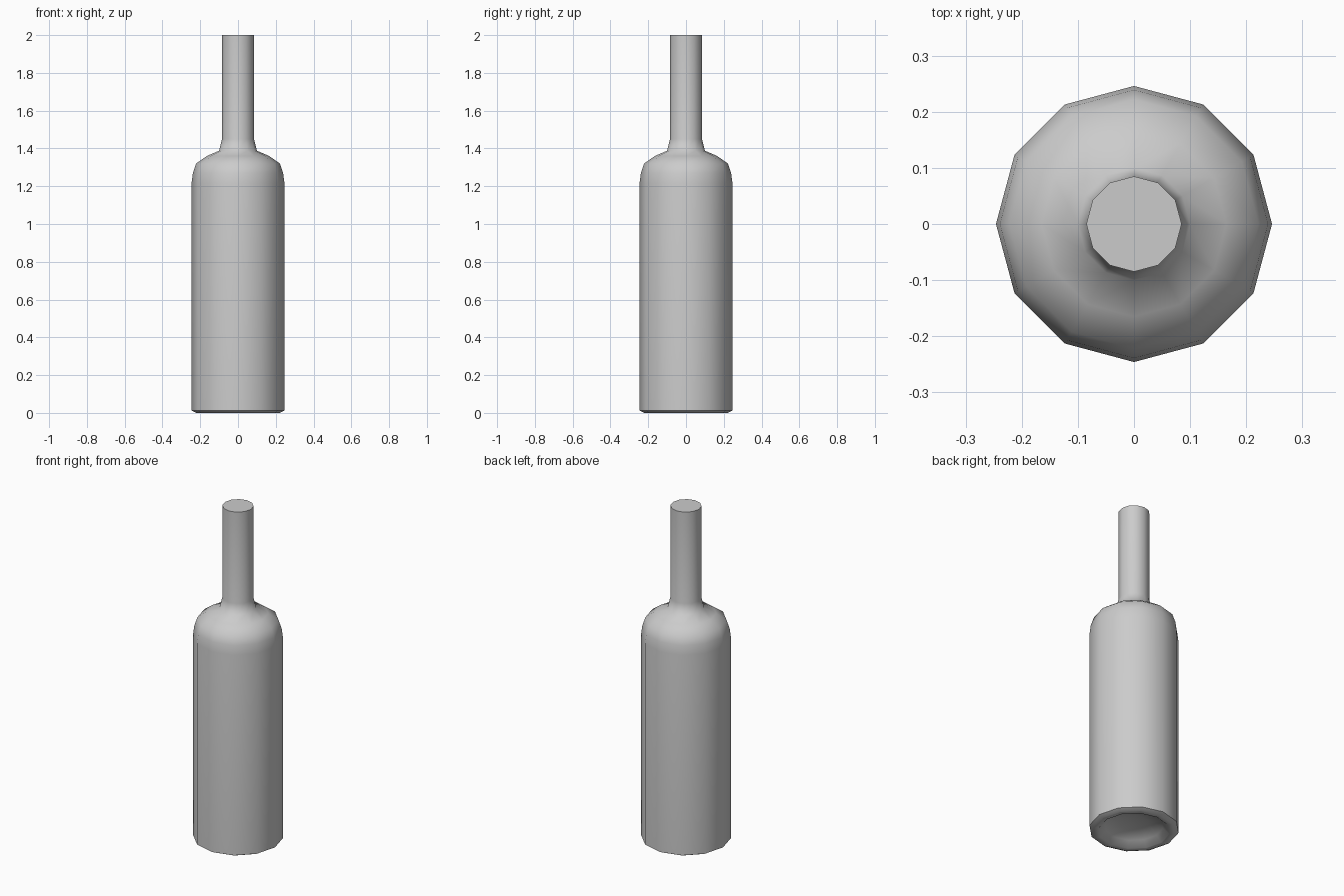
import bpy, bmesh, math

if "Cube" in bpy.data.objects:
    bpy.data.objects.remove(bpy.data.objects["Cube"])

SIDES = 12

# Profile (radius, height) from the hollow in the base up to the flat top
profile = [
    (0.08, 0.05), (0.16, 0.032), (0.195, 0.0), (0.222, 0.0), (0.246, 0.012),  # base
    (0.246, 1.215), (0.239, 1.27), (0.222, 1.32), (0.165, 1.36),              # body, shoulder
    (0.10, 1.388), (0.085, 1.45), (0.085, 2.0),                               # neck
]

bm = bmesh.new()
rings = []
for r, z in profile:
    rings.append([bm.verts.new((r * math.cos(2 * math.pi * i / SIDES),
                                r * math.sin(2 * math.pi * i / SIDES), z))
                  for i in range(SIDES)])

# Walls between neighbouring rings
for low, high in zip(rings, rings[1:]):
    for i in range(SIDES):
        j = (i + 1) % SIDES
        bm.faces.new((low[i], low[j], high[j], high[i]))

# Hollow base centre and flat top cap
centre = bm.verts.new((0, 0, 0.058))
for i in range(SIDES):
    bm.faces.new((centre, rings[0][(i + 1) % SIDES], rings[0][i]))
bm.faces.new(rings[-1])
bmesh.ops.recalc_face_normals(bm, faces=bm.faces)

mesh = bpy.data.meshes.new("bottle")
bm.to_mesh(mesh)
bm.free()
bottle = bpy.data.objects.new("bottle", mesh)
bpy.context.collection.objects.link(bottle)

# Smooth sides, crisp top and bottom edges
bpy.context.view_layer.objects.active = bottle
bottle.select_set(True)
bpy.ops.object.shade_smooth_by_angle(angle=math.radians(60))
